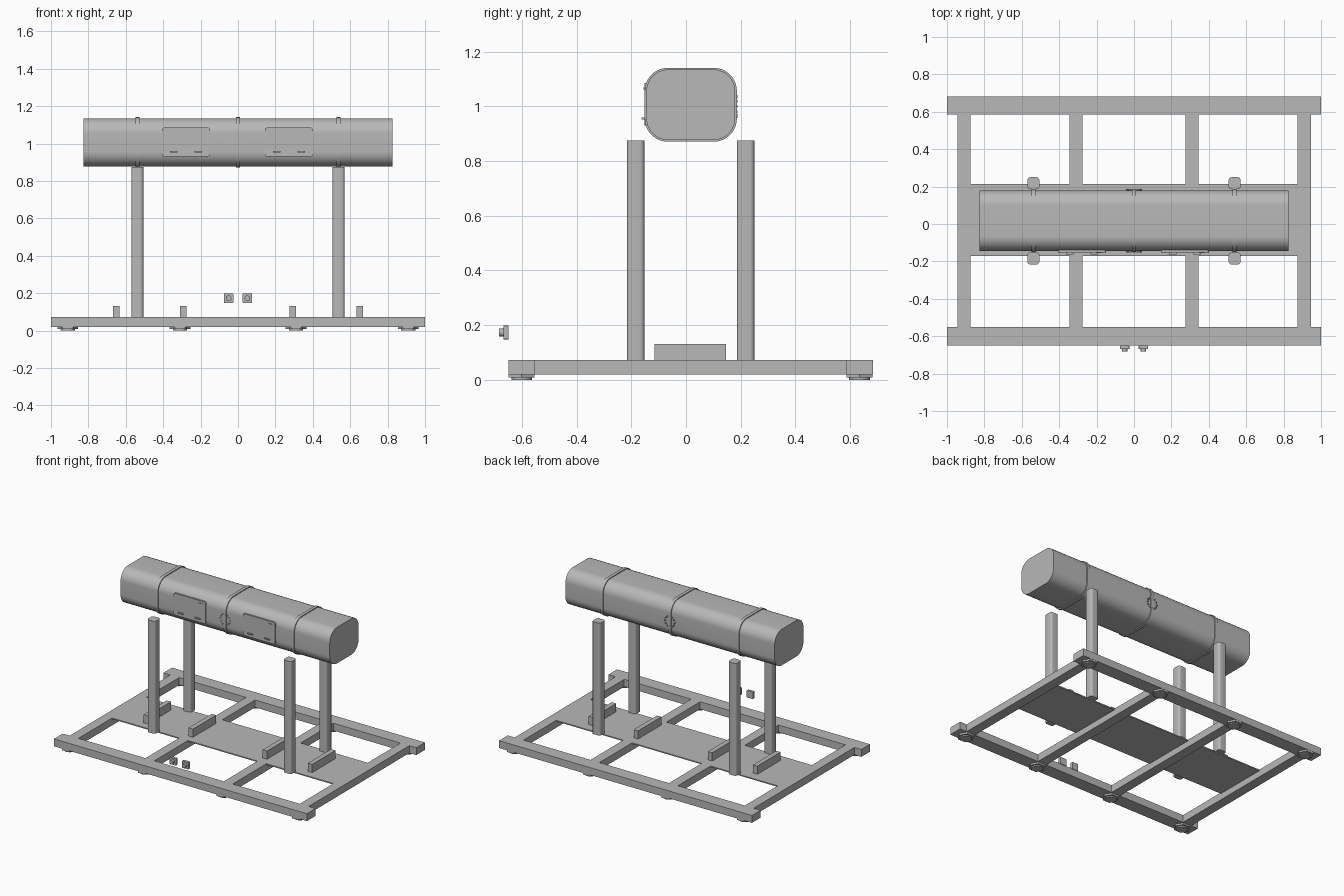
import bpy
import bmesh
from math import sin, cos, pi, radians
from mathutils import Vector

cube = bpy.data.objects.get("Cube")
if cube:
    bpy.data.objects.remove(cube, do_unlink=True)

grey = bpy.data.materials.new("plain grey")
grey.use_nodes = True
COLOUR = (0.48, 0.48, 0.48, 1)
grey.diffuse_color = COLOUR
grey.node_tree.nodes["Principled BSDF"].inputs["Base Color"].default_value = COLOUR


def finish(name, bm, smooth=False):
    bmesh.ops.recalc_face_normals(bm, faces=bm.faces)
    mesh = bpy.data.meshes.new(name)
    bm.to_mesh(mesh)
    bm.free()
    mesh.materials.append(grey)
    ob = bpy.data.objects.new(name, mesh)
    bpy.context.collection.objects.link(ob)
    if smooth:
        bpy.ops.object.select_all(action='DESELECT')
        ob.select_set(True)
        bpy.context.view_layer.objects.active = ob
        bpy.ops.object.shade_smooth_by_angle(angle=radians(35))
    return ob


def prism(name, axis, outline, start, end, smooth=False):
    """Extrude a 2D outline from start to end along an axis."""
    place = {'x': lambda u, v, w: (w, u, v),
             'y': lambda u, v, w: (u, w, v),
             'z': lambda u, v, w: (u, v, w)}[axis]
    bm = bmesh.new()
    base = bm.faces.new([bm.verts.new(place(u, v, start)) for u, v in outline])
    geom = bmesh.ops.extrude_face_region(bm, geom=[base])["geom"]
    moved = [g for g in geom if isinstance(g, bmesh.types.BMVert)]
    bmesh.ops.translate(bm, verts=moved, vec=Vector(place(0, 0, end - start)))
    # Keep the starting cap so the prism is closed
    if not base.is_valid:
        bmesh.ops.holes_fill(bm, edges=bm.edges)
    return finish(name, bm, smooth)


def rounded(u0, u1, v0, v1, r, steps=8):
    pts = []
    corners = [(u1 - r, v1 - r), (u0 + r, v1 - r), (u0 + r, v0 + r), (u1 - r, v0 + r)]
    for i, (cu, cv) in enumerate(corners):
        for k in range(steps + 1):
            a = pi / 2 * (i + k / steps)
            pts.append((cu + r * cos(a), cv + r * sin(a)))
    return pts


def ring(cu, cv, r, n):
    return [(cu + r * cos(2 * pi * k / n), cv + r * sin(2 * pi * k / n)) for k in range(n)]


def box(name, x0, x1, y0, y1, z0, z1):
    return prism(name, 'z', [(x0, y0), (x1, y0), (x1, y1), (x0, y1)], z0, z1)


# Base frame: long rails, cross beams and a thin deck flush with their tops
BOTTOM, TOP = 0.02, 0.073
RAILS = {"front": (-0.65, -0.552), "back": (0.585, 0.683)}
for side, (y0, y1) in RAILS.items():
    box(side + "_rail", -1, 1, y0, y1, BOTTOM, TOP)
BEAMS = (-0.91, -0.31, 0.31, 0.91)
for x in BEAMS:
    box("cross_beam", x - 0.035, x + 0.035, -0.552, 0.585, BOTTOM, TOP)
for a, b in zip(BEAMS, BEAMS[1:]):
    box("deck_plate", a + 0.035, b - 0.035, -0.172, 0.215, TOP - 0.008, TOP)

# Hexagonal feet with a round pad under each
for x in BEAMS:
    for y0, y1 in RAILS.values():
        y = (y0 + y1) / 2
        prism("foot_plate", 'z', ring(x, y, 0.055, 6), 0.008, BOTTOM)
        prism("foot_pad", 'z', ring(x, y, 0.038, 20), 0, 0.008, True)

# Low support blocks on the deck
for x in (-0.65, -0.293, 0.293, 0.65):
    box("support_block", x - 0.017, x + 0.017, -0.115, 0.147, TOP, 0.132)

# Rounded upright posts
for x in (-0.538, 0.538):
    for y in (-0.184, 0.218):
        prism("post", 'z', rounded(x - 0.032, x + 0.032, y - 0.032, y + 0.032, 0.016, 5),
              TOP, 0.876, True)

# Tank body and its three bands
prism("tank", 'x', rounded(-0.145, 0.18, 0.877, 1.135, 0.08, 12), -0.827, 0.827, True)
for x in (-0.538, 0, 0.538):
    prism("tank_band", 'x', rounded(-0.151, 0.186, 0.871, 1.141, 0.085, 12),
          x - 0.011, x + 0.011, True)

# Access doors with handles and a small latch
for x in (-0.278, 0.272):
    prism("access_door", 'y', rounded(x - 0.128, x + 0.128, 0.93, 1.086, 0.014, 4),
          -0.152, -0.14, True)
    for dx in (-0.066, 0.066):
        box("door_handle", x + dx - 0.02, x + dx + 0.02, -0.162, -0.152, 0.953, 0.96)
    box("door_latch", x + 0.075, x + 0.105, -0.156, -0.152, 1.062, 1.07)

# Circles of bolts at the middle of the tank, front and back
for y0, y1 in ((-0.152, -0.14), (0.175, 0.188)):
    for u, v in ring(0, 1.0, 0.038, 12):
        prism("bolt", 'y', ring(u, v, 0.005, 6), y0, y1)

# Pair of front controls
for x in (-0.05, 0.05):
    prism("control_plate", 'y', rounded(x - 0.025, x + 0.025, 0.148, 0.198, 0.003, 2),
          -0.667, -0.649)
    prism("control_knob", 'y', ring(x, 0.173, 0.015, 20), -0.683, -0.667, True)
